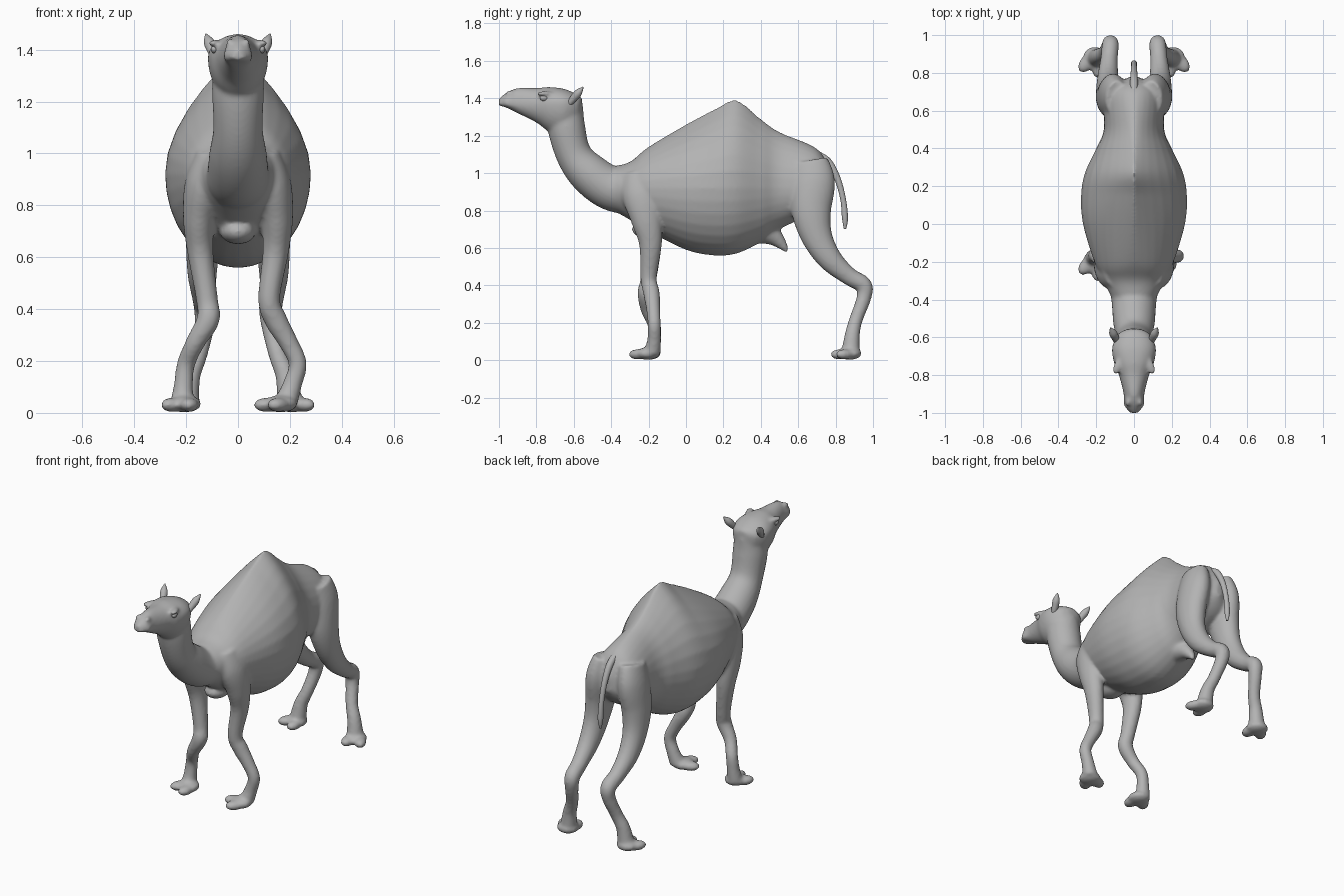
import bpy, bmesh, math
from mathutils import Vector, Matrix

cube = bpy.data.objects.get("Cube")
if cube:
    bpy.data.objects.remove(cube)

hide = bpy.data.materials.new("grey hide")
hide.use_nodes = True
grey = (0.45, 0.45, 0.45, 1)
hide.diffuse_color = grey
hide.node_tree.nodes["Principled BSDF"].inputs["Base Color"].default_value = grey

SIDES = 32
STEPS = 8
ANGLES = [math.tau * i / SIDES for i in range(SIDES)]


def spline(rows):
    """Interpolate smoothly through rows of numbers."""
    rows = [Vector(row) for row in rows]
    padded = [rows[0]] + rows + [rows[-1]]
    result = []
    for before, start, end, after in zip(padded, padded[1:], padded[2:], padded[3:]):
        for step in range(STEPS):
            t = step / STEPS
            leave, arrive = (end - before) / 2, (after - start) / 2
            gap = end - start
            result.append(start + leave * t + (3 * gap - 2 * leave - arrive) * t ** 2
                          + (leave + arrive - 2 * gap) * t ** 3)
    return result + [rows[-1]]


def skin(bm, rings):
    """Join rings of points into a closed tube."""
    loops = [[bm.verts.new(point) for point in ring] for ring in rings]
    for near, far in zip(loops, loops[1:]):
        for i in range(SIDES):
            bm.faces.new((near[i - 1], near[i], far[i], far[i - 1]))
    bm.faces.new(loops[0])
    bm.faces.new(loops[-1])


def barrel(bm, middle, ridge, rows):
    """Upright sections given by y, top, bottom and half width."""
    rings = []
    for y, top, bottom, width in spline(rows):
        # Higher sections narrow towards a ridge
        power = 1 + ridge * max(0, top - 1.1)
        ring = []
        for angle in ANGLES:
            c, s = math.cos(angle), math.sin(angle)
            x = math.copysign(abs(c) ** (power if s > 0 else 1), c) * width
            ring.append((x, y, middle + s * (top - middle if s > 0 else middle - bottom)))
        rings.append(ring)
    skin(bm, rings)


def limb(bm, rows, side=1, flare=0):
    """Sections across a path given by x, y, z and radius."""
    rows = spline(rows)
    points = [Vector((side * x, y, z)) for x, y, z, radius in rows]
    rings = []
    for i, (point, row) in enumerate(zip(points, rows)):
        ahead = points[min(i + 1, len(points) - 1)] - points[max(i - 1, 0)]
        ahead.normalize()
        across = Vector((1, 0, 0))
        across = (across - ahead * ahead.dot(across)).normalized()
        # Legs grow deeper than wide above the knee
        depth = ahead.cross(across) * (1 + flare * max(0, point.z - 0.4))
        rings.append([point + row[3] * (across * math.cos(a) + depth * math.sin(a))
                      for a in ANGLES])
    skin(bm, rings)


def blob(bm, place, size, turn=0):
    matrix = (Matrix.Translation(place) @ Matrix.Rotation(turn, 4, 'Z')
              @ Matrix.Diagonal((*size, 1)))
    bmesh.ops.create_uvsphere(bm, u_segments=24, v_segments=14, radius=1, matrix=matrix)


def foot(bm, x, y, turn):
    """Broad pad with two splayed toes."""
    heel = Vector((x, y, 0.035))
    blob(bm, heel, (0.065, 0.065, 0.033), turn)
    for side in (-1, 1):
        toe = Matrix.Rotation(turn, 3, 'Z') @ Vector((side * 0.036, -0.04, -0.004))
        blob(bm, heel + toe, (0.036, 0.055, 0.028), turn + side / 4)


def finish(bm, name):
    bmesh.ops.recalc_face_normals(bm, faces=bm.faces)
    mesh = bpy.data.meshes.new(name)
    bm.to_mesh(mesh)
    bm.free()
    mesh.materials.append(hide)
    for face in mesh.polygons:
        face.use_smooth = True
    part = bpy.data.objects.new(name, mesh)
    bpy.context.scene.collection.objects.link(part)
    return part


body = bmesh.new()

# Trunk and hump
barrel(body, 0.92, 3.5, [
    (-.45, .98, .86, .04), (-.4, 1.03, .81, .11), (-.3, 1.06, .75, .16),
    (-.2, 1.14, .69, .21), (0, 1.26, .59, .27), (.15, 1.34, .56, .28),
    (.27, 1.39, .57, .26), (.4, 1.29, .63, .2), (.5, 1.22, .7, .16),
    (.7, 1.13, .8, .15), (.78, 1, .9, .02)])

# Neck
limb(body, [(0, -.26, .91, .14), (0, -.4, .92, .12), (0, -.52, 1, .11),
            (0, -.6, 1.1, .095), (0, -.64, 1.25, .1), (0, -.64, 1.36, .09)])

# Head
barrel(body, 1.37, 0, [
    (-.555, 1.4, 1.29, .03), (-.58, 1.42, 1.25, .08), (-.65, 1.45, 1.2, .115),
    (-.73, 1.46, 1.22, .107), (-.8, 1.455, 1.27, .08), (-.9, 1.455, 1.32, .055),
    (-.96, 1.43, 1.35, .053), (-1, 1.4, 1.36, .02)])

# Udder
limb(body, [(0, .4, .7, .08), (0, .47, .66, .05), (0, .52, .61, .025), (0, .54, .58, .012)])

# Chest pad
blob(body, (0, -.2, .7), (.07, .09, .05))

for side in (1, -1):
    # Hind leg
    limb(body, [
        (.09, .66, 1.06, .06), (.11, .68, .95, .075), (.125, .67, .8, .076),
        (.135, .7, .66, .066), (.138, .77, .54, .057), (.132, .87, .45, .046),
        (.125, .95, .4, .045), (.13, .95, .33, .039), (.155, .91, .22, .036),
        (.185, .89, .14, .04), (.2, .88, .04, .05)], side, flare=1)
    foot(body, side * .207, .875, side * .35)

    # Foreleg, with the shin leaning differently on each side
    lean = side * .015
    limb(body, [
        (.1, -.24, 1, .06), (.13, -.23, .88, .075), (.15, -.21, .75, .062),
        (.145, -.19, .62, .05), (.12, -.2, .44, .042),
        (.13 + lean, -.2 + lean, .36, .044), (.18 + lean, -.19 + lean, .27, .037),
        (.215 + lean, -.17, .19, .035), (.21, -.17, .11, .037),
        (.2 - lean, -.18, .04, .045)], side, flare=1)

    # Brow and nostril
    blob(body, (side * .088, -.755, 1.425), (.022, .045, .014), side * .3)
    blob(body, (side * .03, -.94, 1.428), (.016, .025, .014), side * .3)

foot(body, .165, -.205, -.9)
foot(body, -.205, -.2, -.4)

# Fuse the body parts into one soft surface
camel = finish(body, "body")
fuse = camel.modifiers.new("fuse", 'REMESH')
fuse.mode = 'VOXEL'
fuse.voxel_size = 0.01
fuse.use_smooth_shade = True
soften = camel.modifiers.new("soften", 'SMOOTH')
soften.iterations = 7

# Tail
tail = bmesh.new()
limb(tail, [(0, .7, 1.1, .02), (0, .76, 1.06, .02), (0, .81, .97, .017),
            (0, .84, .86, .015), (0, .85, .76, .016), (0, .85, .7, .006)])
finish(tail, "tail")

for side, label in ((1, "left"), (-1, "right")):
    # Ear
    ear = bmesh.new()
    limb(ear, [(.09, -.625, 1.37, .014), (.1, -.6, 1.4, .02),
               (.112, -.575, 1.43, .02), (.124, -.55, 1.46, .003)], side)
    finish(ear, label + "_ear")

    # Eye
    eye = bmesh.new()
    blob(eye, (side * .088, -.758, 1.402), (.016, .024, .017), side * .3)
    finish(eye, label + "_eye")
